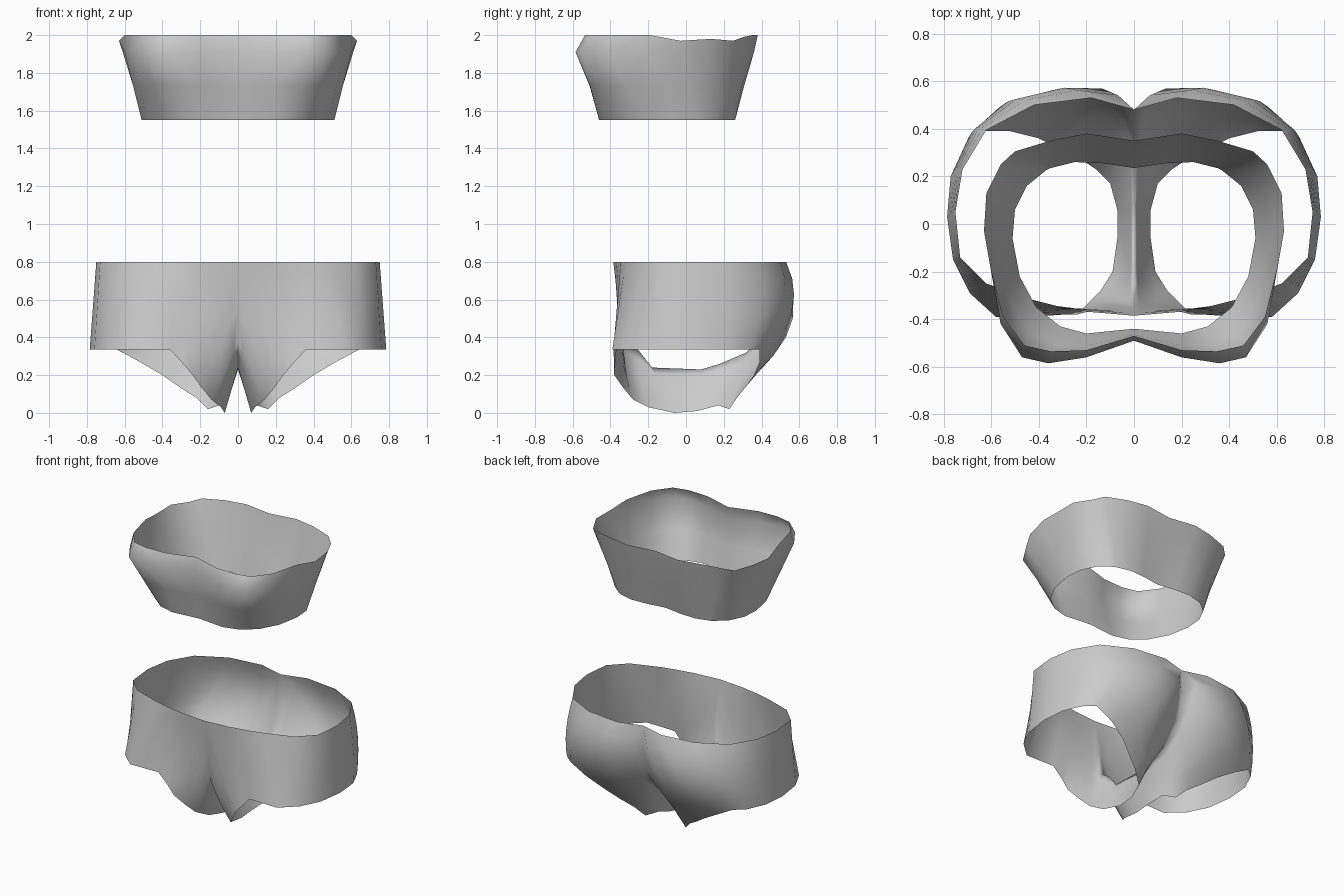
import bpy
import bmesh
from mathutils import Vector

cube = bpy.data.objects.get("Cube")
if cube:
    bpy.data.objects.remove(cube, do_unlink=True)

CM = 0.01  # profiles are written in hundredths of a unit

fabric = bpy.data.materials.new("grey_fabric")
fabric.use_nodes = True
grey = (0.6, 0.6, 0.6, 1.0)
fabric.diffuse_color = grey
fabric.node_tree.nodes["Principled BSDF"].inputs["Base Color"].default_value = grey


def loft_half(name, rows, closed):
    """Skin rows of points into a sheet, then mirror it across x = 0."""
    bm = bmesh.new()
    grid = [[bm.verts.new(Vector(p) * CM) for p in row] for row in rows]
    count = len(rows[0])
    for lower, upper in zip(grid, grid[1:]):
        for i in range(count if closed else count - 1):
            j = (i + 1) % count
            bm.faces.new((lower[i], lower[j], upper[j], upper[i]))
    for face in bm.faces:
        face.smooth = True
    mesh = bpy.data.meshes.new(name)
    bm.to_mesh(mesh)
    bm.free()
    mesh.materials.append(fabric)
    obj = bpy.data.objects.new(name, mesh)
    bpy.context.scene.collection.objects.link(obj)
    mirror = obj.modifiers.new("mirror", "MIRROR")
    mirror.use_axis[0] = True
    mirror.use_clip = True
    mirror.merge_threshold = 0.001
    return obj


def at_height(points, z):
    return [(x, y, z) for x, y in points]


def blend(a, b, t):
    return Vector(a).lerp(Vector(b), t)


# Chest band: front centre, round the left side, to back centre
hem = at_height([(0, -44), (20, -46), (31, -43), (41, -35), (48, -22), (51, -6),
                 (50, 6), (45, 16), (37, 22.5), (35, 23.5), (25, 26), (13, 25.5),
                 (0, 23.5)], 155)
bust = at_height([(0, -49), (20, -56), (36, -58.5), (47, -56), (56, -42), (60, -20),
                  (61, -3), (60, 11), (54, 24), (47, 29), (34, 33), (19, 36),
                  (0, 33)], 191)
rim = [(0, -47, 200), (20, -53, 200), (35, -53.5, 200), (46, -51, 200),
       (55, -39, 200), (60, -19, 200), (63, -3, 197), (62, 13, 198),
       (56, 25, 197), (50, 30.5, 199), (35, 35, 200), (20, 38, 200), (0, 35, 200)]
middle = [blend(a, b, 0.5) for a, b in zip(hem, bust)]
loft_half("chest_band", [hem, middle, bust, rim], closed=False)

# Briefs: the outer loop follows the centre seam and the waist
seam = [(0, -38.5, 80), (0, -35, 57), (0, -32.5, 38), (0, -25, 33), (0, -18, 24),
        (0, 8, 23), (0, 18, 26), (0, 32, 32), (0, 44, 45), (0, 48, 62), (0, 48, 80)]
waist = at_height([(18, 53), (42, 50), (62, 39.5), (72, 23), (75, 5), (73, -14),
                   (62, -25), (42, -32), (32, -34.5), (18, -37)], 80)

# The inner loop is the leg opening: gusset edge, then the level side edge
gusset_edge = [(24, -38, 20), (19, -33, 13), (14, -28, 7), (9, -20, 3), (7, -6, 0),
               (7, 6, 1), (10, 17, 4), (16, 23, 2), (22, 27, 8), (30, 31, 13),
               (40, 36, 20), (52, 39, 27)]
side_edge = at_height([(64, 39), (71, 33), (77, 20), (78.5, 3), (76, -15),
                       (69, -29), (58, -39), (36, -38.5)], 33.5)
leg_edge = gusset_edge + side_edge + [(29, -38, 26)]

# Fullness by column: the front panel sits back, the seat rounds out
fullness = {20: 2, 0: 2, 2: -1.5, 3: -2}
fullness.update(zip(range(7, 15), (0, 2, 7.5, 14.5, 10, 7, 4, 2)))

outer = seam + waist
STEPS = 6
rows = []
for step in range(STEPS + 1):
    t = step / STEPS
    row = []
    for i, (a, b) in enumerate(zip(outer, leg_edge)):
        p = blend(a, b, t)
        p.y += fullness.get(i, 0) * 4 * t * (1 - t)
        row.append(p)
    rows.append(row)
loft_half("briefs", rows, closed=True)
